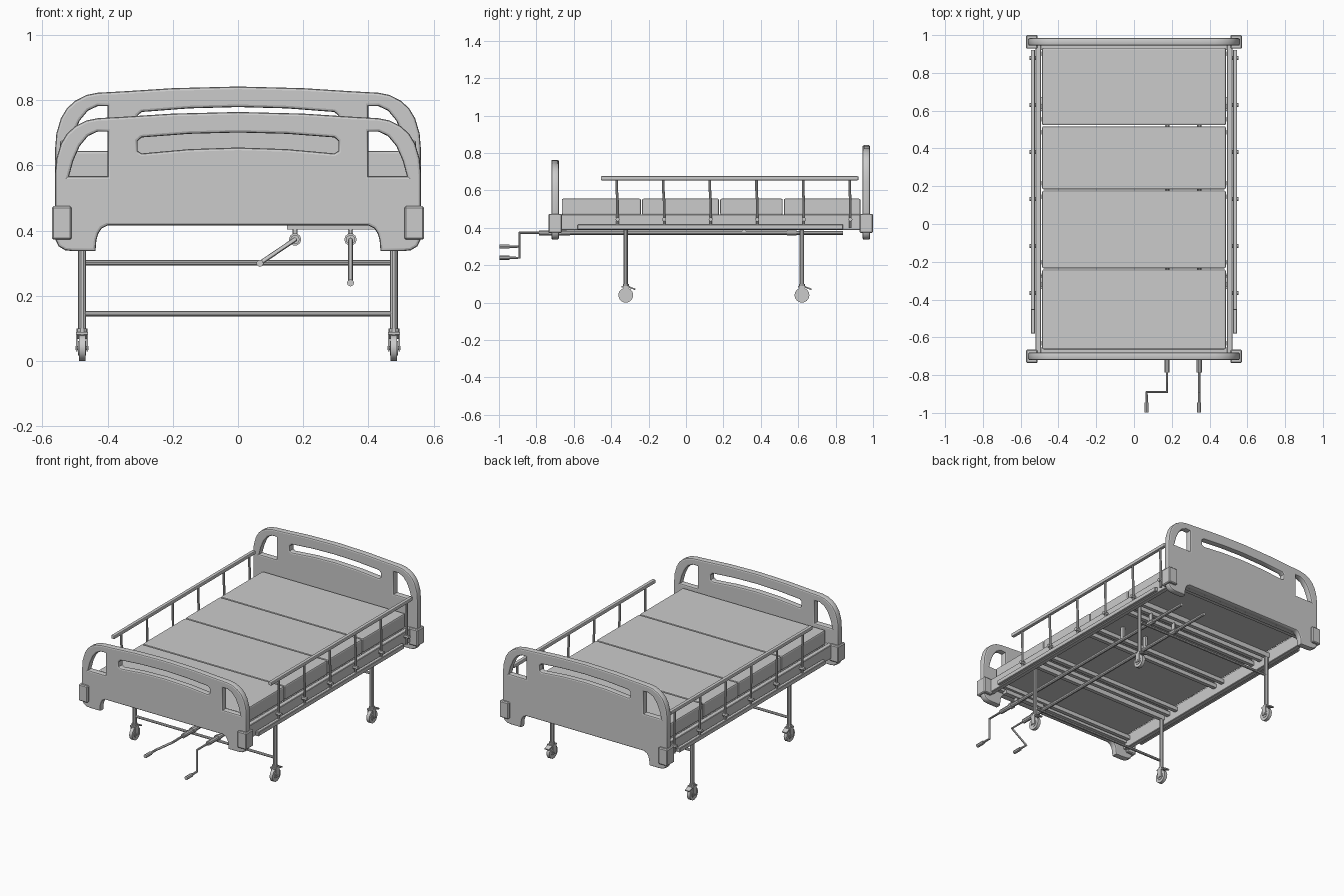
import bpy, bmesh, math
from mathutils import Vector

if "Cube" in bpy.data.objects:
    bpy.data.objects.remove(bpy.data.objects["Cube"])

col = bpy.context.collection
curves = []


def box(name, x0, x1, y0, y1, z0, z1, bevel=0.0, seg=2):
    bm = bmesh.new()
    bmesh.ops.create_cube(bm, size=1)
    for v in bm.verts:
        v.co = Vector(((x0 + x1) / 2 + v.co.x * (x1 - x0),
                       (y0 + y1) / 2 + v.co.y * (y1 - y0),
                       (z0 + z1) / 2 + v.co.z * (z1 - z0)))
    if bevel:
        bmesh.ops.bevel(bm, geom=bm.edges[:], offset=bevel, segments=seg,
                        profile=0.5, affect='EDGES')
    me = bpy.data.meshes.new(name)
    bm.to_mesh(me)
    bm.free()
    ob = bpy.data.objects.new(name, me)
    col.objects.link(ob)
    return ob


def add_spline(cu, pts, cyclic):
    sp = cu.splines.new('POLY')
    sp.points.add(len(pts) - 1)
    for p, c in zip(sp.points, pts):
        p.co = (*c, 1) if len(c) == 3 else (*c, 0, 1)
    sp.use_cyclic_u = cyclic


def tube(name, pts, r, res=2):
    cu = bpy.data.curves.new(name, 'CURVE')
    cu.dimensions = '3D'
    cu.bevel_depth = r
    cu.bevel_resolution = res
    cu.use_fill_caps = True
    add_spline(cu, pts, False)
    ob = bpy.data.objects.new(name, cu)
    col.objects.link(ob)
    curves.append(ob)


def plate(name, loops, y, half, bevel):
    """Upright plate cut from an outline with holes, in the x-z plane."""
    cu = bpy.data.curves.new(name, 'CURVE')
    cu.dimensions = '2D'
    cu.fill_mode = 'BOTH'
    cu.extrude = half - bevel
    cu.bevel_depth = bevel
    cu.bevel_resolution = 1
    cu.offset = -bevel
    for lp in loops:
        add_spline(cu, lp, True)
    ob = bpy.data.objects.new(name, cu)
    ob.rotation_euler = (math.pi / 2, 0, 0)
    ob.location.y = y
    col.objects.link(ob)
    curves.append(ob)


def mirrored(half):
    return half + [(-x, z) for x, z in reversed(half) if x > 0]


# End boards with corner windows and a curved grip slot
def end_board(name, y, dz):
    top = [(0, .764), (.2, .759), (.34, .75), (.43, .745), (.465, .738), (.50, .72),
           (.525, .697), (.543, .667), (.557, .62), (.561, .57)]
    low = [(.561, .375), (.55, .352), (.53, .340), (.505, .337), (.437, .337), (.434, .372),
           (.428, .392), (.418, .407), (.40, .416)]
    outline = mirrored([(x, z + dz) for x, z in top] + low)
    win = [(.518, .567), (.40, .567), (.40, .704), (.43, .704), (.46, .69), (.485, .66), (.505, .615)]
    slot = mirrored([(0, .701), (.15, .697), (.295, .686), (.308, .675), (.308, .645), (.295, .637),
                     (.15, .65), (0, .655)])
    loops = [outline]
    for s in (1, -1):
        loops.append([(s * x, z + dz) for x, z in win])
    loops.append([(x, z + dz) for x, z in slot])
    plate(name, loops, y, .02, .008)
    for s in (-1, 1):
        a, b = sorted((s * .51, s * .571))
        box(name + "_corner_bumper", a, b, y - .036, y + .036, .373, .475, .005, 1)


end_board("footboard", -.70, 0)
end_board("headboard", .964, .078)

# Mattress sections on deck panels
cuts = [-.667, -.238, .18, .52, .936]
for a, b in zip(cuts, cuts[1:]):
    box("mattress_section", -.486, .486, a + .003, b - .003, .468, .556, .008)
    box("deck_panel", -.47, .47, a + .01, b - .01, .452, .468)
    for y in (a + .035, b - .035):
        box("deck_cross_bar", -.49, .49, y - .012, y + .012, .428, .452)

# Bed frame
for s in (-1, 1):
    a, b = sorted((s * .492, s * .522))
    box("side_frame_rail", a, b, -.69, .95, .388, .472, .003, 1)
for y in (-.667, .932):
    box("end_frame_rail", -.5, .5, y - .012, y + .012, .42, .468)

# Side guards
for s in (-1, 1):
    x = s * .535
    box("guard_lower_rail", x - .011, x + .011, -.58, .84, .39, .418, .003, 1)
    box("guard_top_rail", x - .011, x + .011, -.455, .922, .654, .676, .005)
    for i in range(6):
        y = -.366 + .249 * i
        tube("guard_post", [(x, y, .40), (x, y, .54), (x, y - .004, .60), (x, y - .004, .66)], .007)
        tube("guard_pivot", [(s * .52, y, .445), (s * .552, y, .445)], .011)

# Legs with castors
for y, zbar in ((-.322, .145), (.62, .302)):
    tube("leg_cross_bar", [(-.478, y, zbar), (.478, y, zbar)], .008)
    box("leg_top_bar", -.5, .5, y - .012, y + .012, .42, .45)
    for s in (-1, 1):
        x = s * .478
        tube("leg", [(x, y, .09), (x, y, .43)], .0125, 3)
        tube("castor_stem", [(x, y, .078), (x, y, .10)], .017, 3)
        tube("castor_wheel", [(x - .010, y, .04), (x + .010, y, .04)], .04, 5)
        tube("castor_hub", [(x - .0125, y, .04), (x + .0125, y, .04)], .022, 4)
        tube("castor_axle", [(x - .02, y, .04), (x + .02, y, .04)], .006)
        box("castor_crown", x - .018, x + .018, y - .022, y + .022, .082, .09)
        for t in (-1, 1):
            a, b = sorted((x + t * .014, x + t * .018))
            box("castor_fork", a, b, y - .016, y + .016, .03, .084)
        brake = box("castor_brake", -.016, .016, -.02, .02, -.004, .004, .001, 1)
        brake.location = (x, y + .032, .078)
        brake.rotation_euler.x = -.35

# Hand cranks with drive tubes
for x, hx, hz in ((.175, .067, .30), (.345, .345, .24)):
    zc = .373
    tube("crank_arm", [(x, -.66, zc), (x, -.89, zc), (hx, -.89, hz), (hx, -.96, hz)], .007)
    tube("crank_handle", [(hx, -.998, hz), (hx, -.944, hz)], .011)
    tube("crank_sleeve", [(x, -.785, zc), (x, -.62, zc)], .014, 3)
    tube("crank_collar", [(x, -.70, zc), (x, -.68, zc)], .019, 3)
    tube("drive_tube", [(x, -.63, zc), (x, .56, zc)], .012, 3)
    tube("drive_joint", [(x, .54, zc), (x, .59, zc)], .016, 3)
    tube("drive_screw", [(x, .58, zc), (x, .84, zc)], .010)
    for y in (-.65, .565):
        box("crank_hanger", x - .005, x + .005, y - .012, y + .012, zc, .43)
    box("lift_lever", x - .008, x + .008, .30, .32, zc, .455)
box("crank_mount", .15, .43, -.665, -.635, .404, .428)

# Turn curves into meshes and shade
bpy.ops.object.select_all(action='DESELECT')
for ob in curves:
    ob.select_set(True)
bpy.context.view_layer.objects.active = curves[0]
bpy.ops.object.convert(target='MESH')
bpy.ops.object.shade_smooth_by_angle(angle=math.radians(35))
